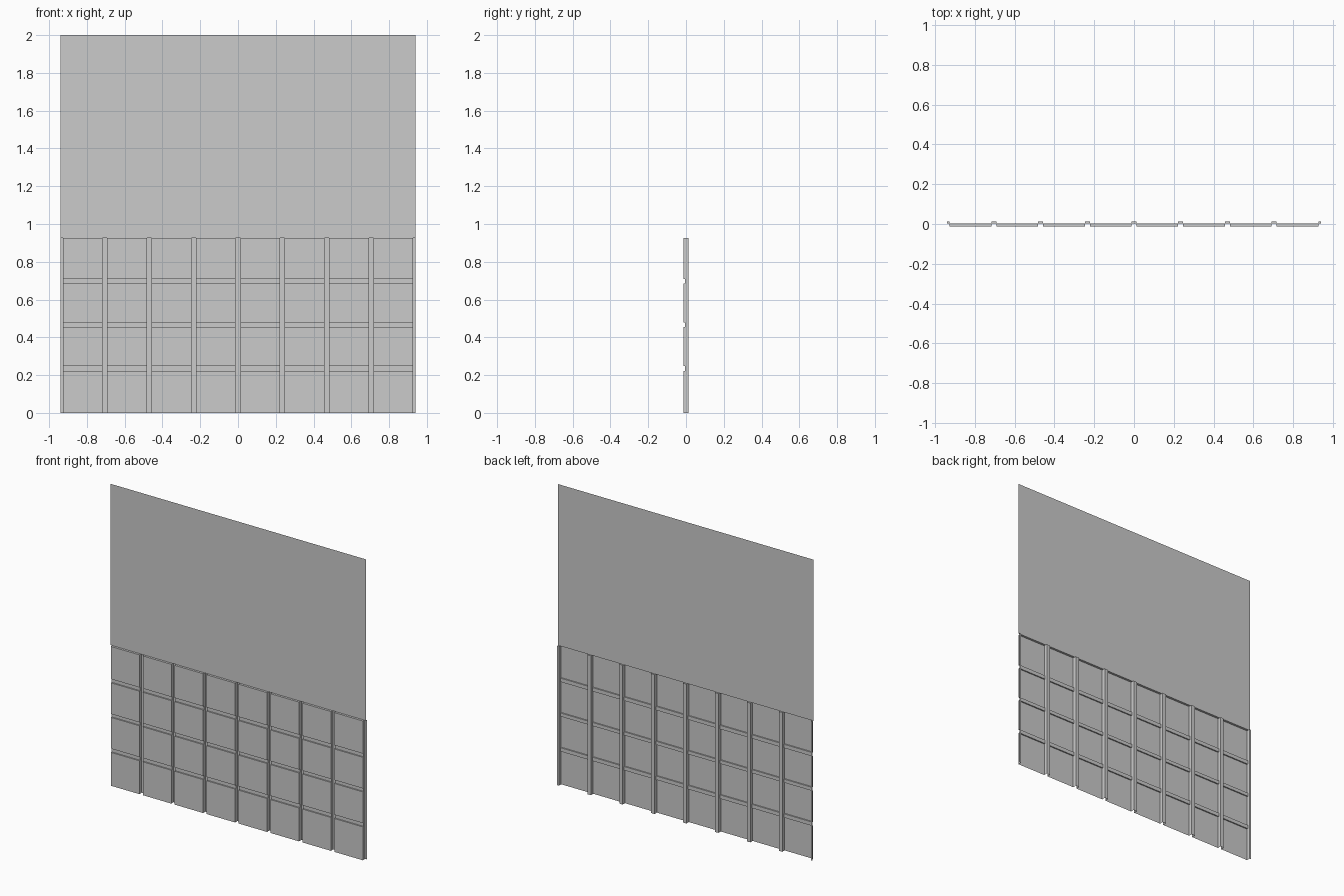
import bpy, bmesh

if "Cube" in bpy.data.objects:
    bpy.data.objects.remove(bpy.data.objects["Cube"])

HALF_W, TOP, WAINSCOT_TOP = 0.94, 2.0, 0.927
COLUMNS, GAP = 8, 0.025
PITCH = 2 * HALF_W / COLUMNS
# depth of each level of the embossed sheet (front is -y)
TILE_Y, ROW_GROOVE_Y, WALL_Y, COLUMN_GROOVE_Y = -0.0125, -0.004, 0.0025, 0.0125


def make_sheet(name, quads):
    bm = bmesh.new()
    for q in quads:
        bm.faces.new([bm.verts.new(p) for p in q])
    bmesh.ops.remove_doubles(bm, verts=bm.verts[:], dist=1e-5)
    bmesh.ops.recalc_face_normals(bm, faces=bm.faces[:])
    mesh = bpy.data.meshes.new(name)
    bm.to_mesh(mesh)
    bm.free()
    obj = bpy.data.objects.new(name, mesh)
    bpy.context.collection.objects.link(obj)
    return obj


def panel(x0, x1, z0, z1, y):
    return [(x0, y, z0), (x1, y, z0), (x1, y, z1), (x0, y, z1)]


def side_wall(x, z0, z1, y0, y1):
    return [(x, y0, z0), (x, y1, z0), (x, y1, z1), (x, y0, z1)]


def ledge(x0, x1, z, y0, y1):
    return [(x0, y0, z), (x1, y0, z), (x1, y1, z), (x0, y1, z)]


# plain upper wall
make_sheet("upper_wall", [panel(-HALF_W, HALF_W, WAINSCOT_TOP, TOP, WALL_Y)])

# grid lines of the embossed wainscot
xs = [-HALF_W]
for i in range(COLUMNS):
    centre = -HALF_W + (i + 0.5) * PITCH
    xs += [centre - (PITCH - GAP) / 2, centre + (PITCH - GAP) / 2]
xs.append(HALF_W)
zs = [0, 0.222, 0.247, 0.455, 0.478, 0.685, 0.710, WAINSCOT_TOP]


def depth(i, j):
    if i % 2 == 0:
        return COLUMN_GROOVE_Y
    return TILE_Y if j % 2 == 0 else ROW_GROOVE_Y


# raised tiles, grooves and the stepped walls joining them
quads = []
nx, nz = len(xs) - 1, len(zs) - 1
for i in range(nx):
    for j in range(nz):
        y = depth(i, j)
        x0, x1, z0, z1 = xs[i], xs[i + 1], zs[j], zs[j + 1]
        quads.append(panel(x0, x1, z0, z1, y))
        if i + 1 < nx:
            quads.append(side_wall(x1, z0, z1, y, depth(i + 1, j)))
        above = depth(i, j + 1) if j + 1 < nz else WALL_Y
        if above != y:
            quads.append(ledge(x0, x1, z1, y, above))
make_sheet("tiled_wainscot", quads)
